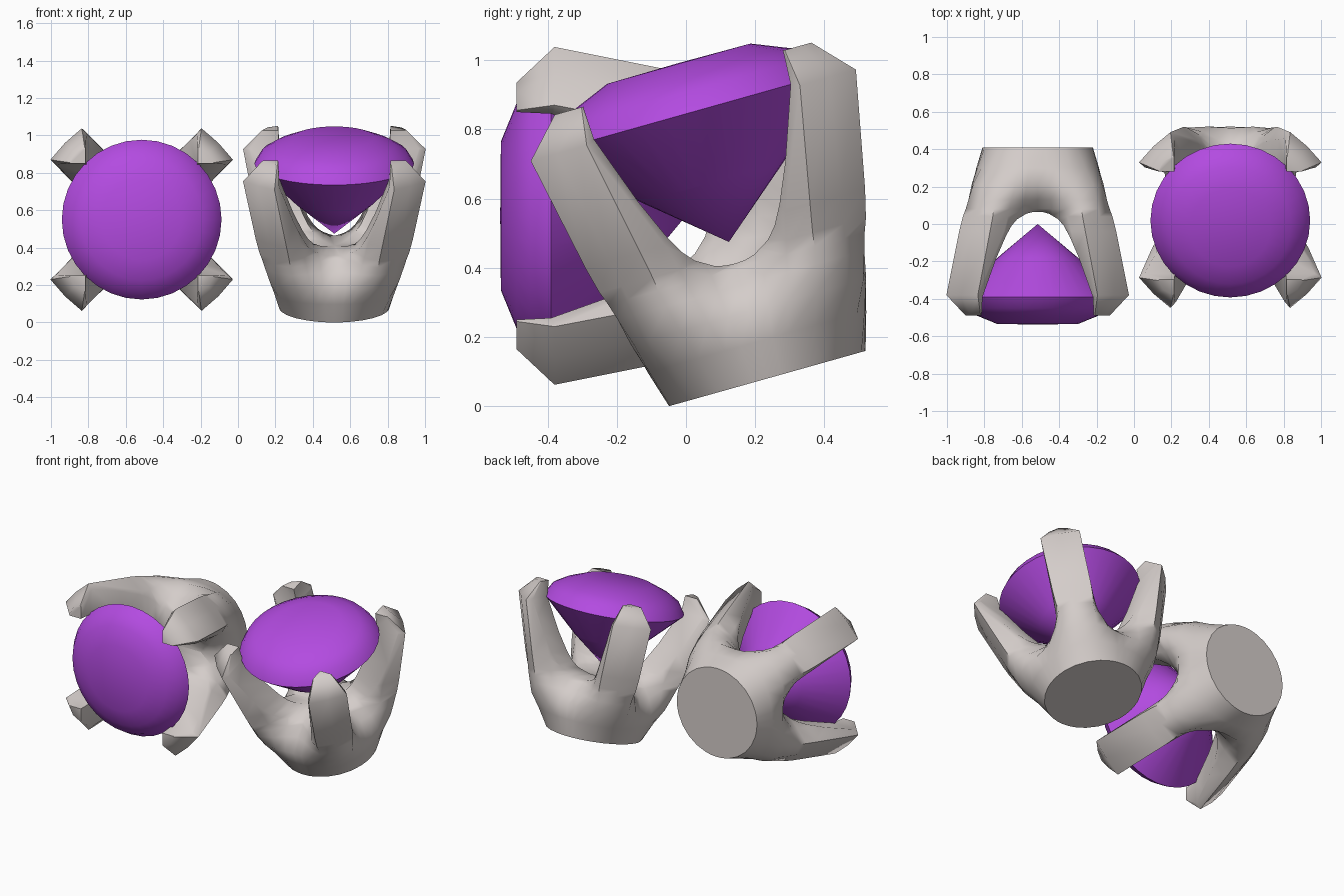
import bpy, bmesh
from math import atan2, cos, sin, pi, radians, sqrt
from mathutils import Matrix

if "Cube" in bpy.data.objects:
    bpy.data.objects.remove(bpy.data.objects["Cube"])


def material(name, color):
    mat = bpy.data.materials.new(name)
    mat.diffuse_color = color
    mat.use_nodes = True
    mat.node_tree.nodes["Principled BSDF"].inputs["Base Color"].default_value = mat.diffuse_color
    return mat


purple = material("purple gem", (0.45, 0.07, 0.75, 1))
metal = material("warm metal", (0.66, 0.61, 0.59, 1))


def mesh_object(name, rings, poles=(None, None)):
    """Skin a stack of rings; cap with n-gons or with pole points."""
    bm = bmesh.new()
    loops = [[bm.verts.new(p) for p in ring] for ring in rings]
    n = len(loops[0])
    for a, b in zip(loops, loops[1:]):
        for i in range(n):
            j = (i + 1) % n
            bm.faces.new((a[i], a[j], b[j], b[i]))
    for loop, pole in ((loops[0], poles[0]), (loops[-1], poles[1])):
        if pole is None:
            bm.faces.new(loop)
        else:
            v = bm.verts.new(pole)
            for i in range(n):
                bm.faces.new((loop[i], loop[(i + 1) % n], v))
    bmesh.ops.recalc_face_normals(bm, faces=bm.faces)
    me = bpy.data.meshes.new(name)
    bm.to_mesh(me)
    bm.free()
    ob = bpy.data.objects.new(name, me)
    bpy.context.collection.objects.link(ob)
    return ob


def activate(ob):
    bpy.ops.object.select_all(action='DESELECT')
    ob.select_set(True)
    bpy.context.view_layer.objects.active = ob


def smooth(ob, angle):
    activate(ob)
    bpy.ops.object.shade_smooth_by_angle(angle=radians(angle))


def lobed_ring(h, valley, neck, corner, mid):
    """Four-lobed cross-section: a lobe for each prong."""
    m = mid / sqrt(2)
    half = [(valley, 0), (valley * .6 + neck[0] * .4, neck[1] * .5), neck, corner]
    quad = half + [(m, m)] + [(y, x) for x, y in half[:0:-1]]
    pts = []
    for k in range(4):
        c, s = round(cos(k * pi / 2)), round(sin(k * pi / 2))
        pts += [(c * x - s * y, s * x + c * y, h) for x, y in quad]
    return pts


def make_setting(name):
    # Flared solid from round foot, over a rolled shoulder, to bevelled prong tips
    rings = [lobed_ring(.11, .328, (.323, .095), (.30, .175), .36),
             lobed_ring(.20, .345, (.353, .12), (.345, .205), .42),
             lobed_ring(.28, .28, (.345, .14), (.37, .225), .445),
             lobed_ring(.33, .215, (.335, .15), (.385, .235), .46),
             lobed_ring(.37, .16, (.335, .16), (.40, .24), .47),
             lobed_ring(.45, .16, (.35, .18), (.42, .255), .49),
             lobed_ring(.79, .20, (.42, .26), (.488, .32), .58),
             lobed_ring(.90, .20, (.36, .275), (.385, .305), .505)]
    foot = [(.295 * cos(a), .295 * sin(a), 0)
            for a in (atan2(y, x) for x, y, _ in rings[0])]
    ob = mesh_object(name, [foot] + rings)
    ob.data.materials.append(metal)
    # Crossed arches open the basket and leave four prongs
    half = [(.03, .347), (.06, .355), (.11, .385), (.14, .42), (.17, .475),
            (.22, .59), (.295, .80), (.305, 1.0)]
    arch = [(-x, h) for x, h in reversed(half)] + [(0, .345)] + half
    for turn in (0, pi / 2):
        cutter = mesh_object("arch_cutter", [[(x, y, h) for x, h in arch] for y in (-1, 1)])
        cutter.data.transform(Matrix.Rotation(turn, 4, 'Z'))
        cutter.hide_render = True
        mod = ob.modifiers.new("arch", 'BOOLEAN')
        mod.operation = 'DIFFERENCE'
        mod.solver = 'EXACT'
        mod.object = cutter
        activate(ob)
        bpy.ops.object.modifier_apply(modifier=mod.name)
        bpy.data.objects.remove(cutter)
    smooth(ob, 60)
    return ob


def make_gem(name):
    # Round cut stone: pointed pavilion, sharp girdle, domed crown
    profile = [(.215, .59), (.427, .80), (.39, .86), (.325, .90), (.215, .945)]
    rings = [[(r * cos(i * pi / 16), r * sin(i * pi / 16), h) for i in range(32)]
             for r, h in profile]
    ob = mesh_object(name, rings, ((0, 0, .41), (0, 0, .947)))
    ob.data.materials.append(purple)
    smooth(ob, 45)
    return ob


# One piece lies on its side facing front, the other leans forward on its foot
for side, tilt, pos in (("left", 90, (-.515, .41, .55)), ("right", 15.7, (.515, .235, .08))):
    place = Matrix.Translation(pos) @ Matrix.Rotation(radians(tilt), 4, 'X')
    for part in (make_setting(side + "_prong_setting"), make_gem(side + "_gem")):
        part.matrix_world = place
